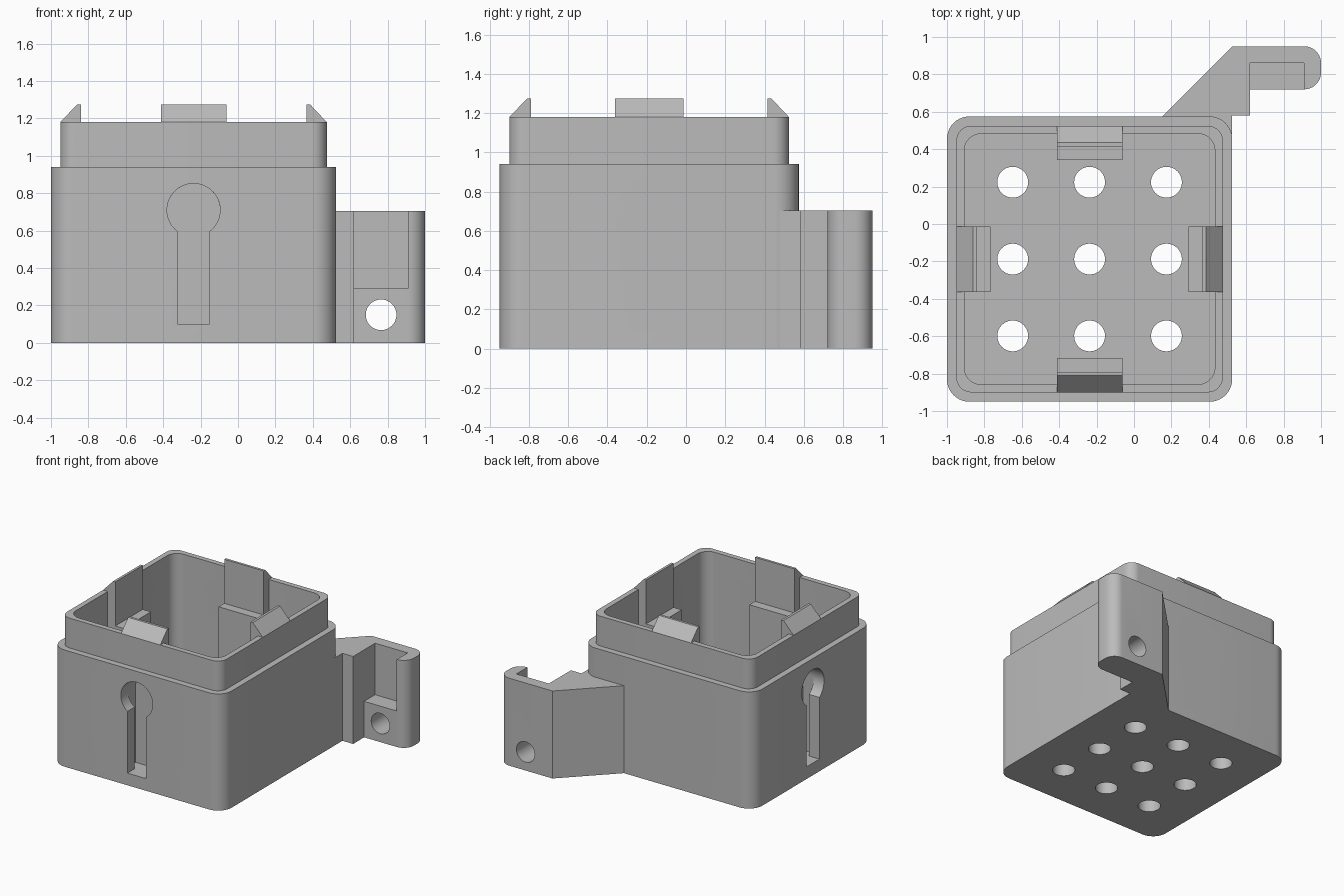
import bpy, bmesh, math
from mathutils import Matrix, Vector

old = bpy.data.objects.get("Cube")
if old:
    bpy.data.objects.remove(old, do_unlink=True)

grey = bpy.data.materials.new("plain grey")
grey.use_nodes = True
COLOUR = (0.5, 0.5, 0.5, 1)
grey.diffuse_color = COLOUR
grey.node_tree.nodes["Principled BSDF"].inputs["Base Color"].default_value = COLOUR

CENTRE = Vector((-0.2375, -0.1875, 0))
AT_CENTRE = Matrix.Translation(CENTRE)
# Maps profile (u, v, depth) to x = u, z = v, y = -depth
UPRIGHT = Matrix.Rotation(math.pi / 2, 4, 'X')


def prism(name, points, low, high, matrix=Matrix()):
    """Extrude a flat outline from low to high along its normal."""
    bm = bmesh.new()
    face = bm.faces.new([bm.verts.new((u, v, low)) for u, v in points])
    top = bmesh.ops.extrude_face_region(bm, geom=[face])["geom"]
    bmesh.ops.translate(bm, vec=(0, 0, high - low),
                        verts=[g for g in top if isinstance(g, bmesh.types.BMVert)])
    bm.transform(matrix)
    bmesh.ops.recalc_face_normals(bm, faces=bm.faces)
    mesh = bpy.data.meshes.new(name)
    bm.to_mesh(mesh)
    bm.free()
    mesh.materials.append(grey)
    obj = bpy.data.objects.new(name, mesh)
    bpy.context.collection.objects.link(obj)
    return obj


def arc(cx, cy, r, start, end, steps=10):
    angles = [math.radians(start + (end - start) * i / steps) for i in range(steps + 1)]
    return [(cx + r * math.cos(a), cy + r * math.sin(a)) for a in angles]


def circle(cx, cy, r):
    return arc(cx, cy, r, 0, 360, 40)[:-1]


def rounded_square(half, r):
    c = half - r
    return [p for i, (sx, sy) in enumerate([(1, 1), (-1, 1), (-1, -1), (1, -1)])
            for p in arc(sx * c, sy * c, r, 90 * i, 90 * i + 90)]


def combine(obj, tool, operation='DIFFERENCE'):
    mod = obj.modifiers.new("combine", 'BOOLEAN')
    mod.operation, mod.object, mod.solver = operation, tool, 'EXACT'
    bpy.context.view_layer.objects.active = obj
    bpy.ops.object.modifier_apply(modifier=mod.name)
    bpy.data.objects.remove(tool, do_unlink=True)


# Box with a stepped rim and an open cavity
box = prism("box", rounded_square(0.7625, 0.12), 0, 0.94, AT_CENTRE)
combine(box, prism("rim", rounded_square(0.7125, 0.08), 0.05, 1.18, AT_CENTRE), 'UNION')
combine(box, prism("cavity", rounded_square(0.67, 0.09), 0.095, 1.4, AT_CENTRE))

# Drain holes in the floor
for i in (-1, 0, 1):
    for j in (-1, 0, 1):
        combine(box, prism("drain", circle(i * 0.411, j * 0.411, 0.0825), -0.1, 0.3, AT_CENTRE))

# Keyholes and clip posts on all four sides
HEAD_Z, HEAD_R, SLOT, SLOT_Z = 0.71, 0.142, 0.083, 0.098
lean = math.degrees(math.acos(SLOT / HEAD_R))
keyhole = arc(0, HEAD_Z, HEAD_R, -lean, 180 + lean, 36) + [(-SLOT, SLOT_Z), (SLOT, SLOT_Z)]
pocket = arc(0, HEAD_Z, HEAD_R, 0, 180, 24) + [(-HEAD_R, SLOT_Z), (HEAD_R, SLOT_Z)]
post = [(0.53, 0.095), (0.67, 0.095), (0.67, 1.18), (0.7125, 1.18),
        (0.6225, 1.275), (0.6025, 1.275), (0.6025, 0.92), (0.53, 0.92)]
for side, angle in (("front", 0), ("left", 90), ("back", 180), ("right", 270)):
    turn = AT_CENTRE @ Matrix.Rotation(math.radians(angle), 4, 'Z')
    combine(box, prism("keyhole", keyhole, 0.64, 0.9, turn @ UPRIGHT))
    sideways = Matrix.Rotation(-math.pi / 2, 4, 'Z') @ UPRIGHT
    clip = prism(side + "_clip_post", post, -0.175, 0.175, turn @ sideways)
    combine(clip, prism("pocket", pocket, 0.575, 0.69, turn @ UPRIGHT))

# Side bracket with a corner pocket and a screw hole
outline = [(0.10, 0.525), (0.525, 0.95)]
outline += arc(0.91, 0.86, 0.09, 90, 0) + arc(0.91, 0.81, 0.09, 0, -90)
outline += [(0.62, 0.72), (0.62, 0.58), (0.525, 0.58), (0.525, 0.48), (0.48, 0.525)]
bracket = prism("bracket", outline, 0, 0.705)
recess = [(0.62, 0.6), (0.91, 0.6), (0.91, 0.86), (0.62, 0.86)]
combine(bracket, prism("recess", recess, 0.29, 0.9))
combine(bracket, prism("screw_hole", circle(0.765, 0.15, 0.082), -1.1, -0.6, UPRIGHT))

# Smooth the rounded surfaces, keep the edges sharp
bpy.ops.object.select_all(action='DESELECT')
for obj in bpy.context.collection.objects:
    if obj.type == 'MESH':
        obj.select_set(True)
        bpy.context.view_layer.objects.active = obj
bpy.ops.object.shade_smooth_by_angle(angle=math.radians(30))
